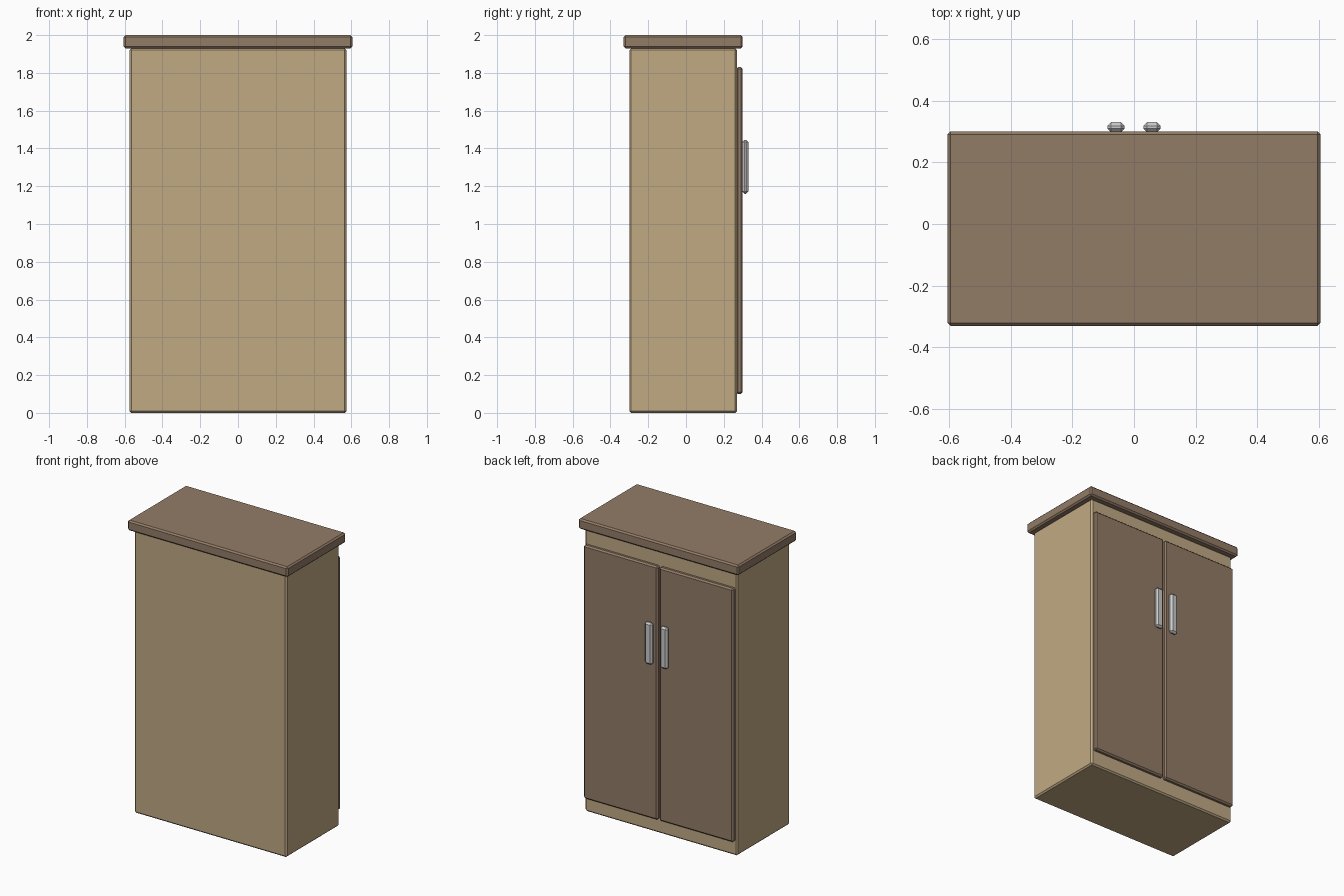
import bpy
import bmesh

if "Cube" in bpy.data.objects:
    bpy.data.objects.remove(bpy.data.objects["Cube"])

BEVEL = 0.01


def material(name, color):
    mat = bpy.data.materials.new(name)
    mat.diffuse_color = (*color, 1.0)
    mat.use_nodes = True
    mat.node_tree.nodes["Principled BSDF"].inputs["Base Color"].default_value = mat.diffuse_color
    return mat


def box(name, lo, hi, mat=None, bevel=BEVEL):
    """Flat-chamfered box spanning the corners lo and hi."""
    bm = bmesh.new()
    bmesh.ops.create_cube(bm, size=1.0)
    for v in bm.verts:
        v.co = [lo[i] + (v.co[i] + 0.5) * (hi[i] - lo[i]) for i in range(3)]
    mesh = bpy.data.meshes.new(name)
    bm.to_mesh(mesh)
    bm.free()
    obj = bpy.data.objects.new(name, mesh)
    bpy.context.collection.objects.link(obj)
    if mat:
        mesh.materials.append(mat)
    mod = obj.modifiers.new("chamfer", 'BEVEL')
    mod.width = bevel
    mod.segments = 1
    return obj


tan = material("tan_wood", (0.53, 0.40, 0.23))
brown = material("brown_wood", (0.29, 0.20, 0.135))

# Carcass and overhanging top board
box("cabinet_body", (-0.575, -0.30, 0.0), (0.575, 0.27, 1.93), tan)
box("top_board", (-0.605, -0.33, 1.93), (0.605, 0.30, 2.0), brown)

# Pair of doors with upright handles on the +y side
for side, s in (("left", -1), ("right", 1)):
    x0, x1 = sorted((s * 0.006, s * 0.565))
    box(side + "_door", (x0, 0.265, 0.10), (x1, 0.30, 1.83), brown)
    x0, x1 = sorted((s * 0.03, s * 0.086))
    box(side + "_handle", (x0, 0.297, 1.16), (x1, 0.33, 1.445), bevel=0.012)
